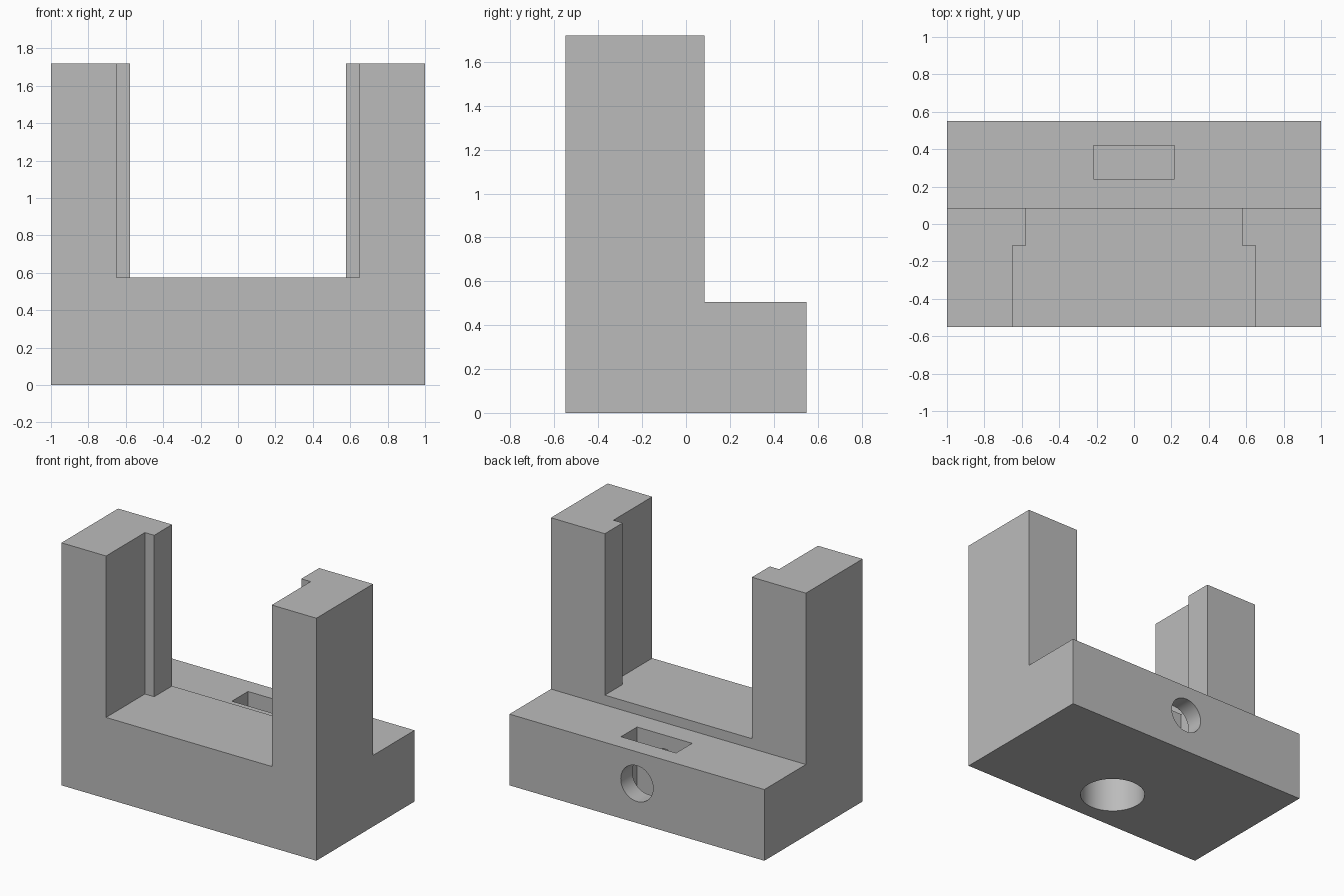
import bpy
import bmesh
from math import radians

cube = bpy.data.objects.get("Cube")
if cube:
    bpy.data.objects.remove(cube, do_unlink=True)

# One plain grey for the whole bracket
grey = bpy.data.materials.new("plain grey")
grey.use_nodes = True
colour = (0.5, 0.5, 0.5, 1)
grey.diffuse_color = colour
grey.node_tree.nodes["Principled BSDF"].inputs["Base Color"].default_value = colour

FRONT, BACK, STEP = -0.55, 0.55, 0.085
LEDGE, FLOOR, TOP = 0.505, 0.575, 1.72
SCREW_Z, POST_HOLE_Y = 0.28, -0.225


def finish(name, bm):
    mesh = bpy.data.meshes.new(name)
    bmesh.ops.recalc_face_normals(bm, faces=bm.faces)
    bm.to_mesh(mesh)
    bm.free()
    mesh.materials.append(grey)
    obj = bpy.data.objects.new(name, mesh)
    bpy.context.collection.objects.link(obj)
    return obj


def prism(name, outline, axis, start, end):
    """Extrude a 2D outline along an axis (0 = x, 2 = z)."""
    bm = bmesh.new()
    points = [(start, a, b) if axis == 0 else (a, b, start) for a, b in outline]
    face = bm.faces.new([bm.verts.new(p) for p in points])
    moved = bmesh.ops.extrude_face_region(bm, geom=[face])["geom"]
    shift = [0, 0, 0]
    shift[axis] = end - start
    bmesh.ops.translate(bm, vec=shift, verts=[v for v in moved if isinstance(v, bmesh.types.BMVert)])
    return finish(name, bm)


def rectangle(x0, x1, y0, y1):
    return [(x0, y0), (x1, y0), (x1, y1), (x0, y1)]


def cylinder(name, radius, depth, location, tilt=0):
    bm = bmesh.new()
    bmesh.ops.create_cone(bm, cap_ends=True, segments=64, radius1=radius,
                          radius2=radius, depth=depth)
    obj = finish(name, bm)
    obj.location = location
    obj.rotation_euler.x = tilt
    return obj


# L-shaped side profile across the full width
bracket = prism("bracket", [(FRONT, 0), (BACK, 0), (BACK, LEDGE), (STEP, LEDGE),
                            (STEP, TOP), (FRONT, TOP)], 0, -1, 1)

# Stepped opening between the two uprights
half = [(0.65, -0.7), (0.65, -0.115), (0.577, -0.115), (0.577, 0.3)]
opening = prism("opening_cutter", half + [(-x, y) for x, y in reversed(half)], 2, FLOOR, 2)

# Nut pocket, clamp screw bore and blind mounting hole
pocket = prism("nut_pocket_cutter", rectangle(-0.216, 0.216, 0.24, 0.42), 2, 0.05, 0.7)
hole = cylinder("mounting_hole_cutter", 0.217, 0.63, (0, POST_HOLE_Y, 0.115))
bore = cylinder("screw_bore_cutter", 0.127, 0.925, (0, 0.2375, SCREW_Z), radians(90))

bpy.context.view_layer.objects.active = bracket
bracket.select_set(True)
for cutter in (opening, pocket, hole, bore):
    cut = bracket.modifiers.new(cutter.name, "BOOLEAN")
    cut.operation = "DIFFERENCE"
    cut.solver = "EXACT"
    cut.object = cutter
    bpy.ops.object.modifier_apply(modifier=cut.name)
    bpy.data.objects.remove(cutter, do_unlink=True)

bpy.ops.object.shade_smooth_by_angle(angle=radians(30))
